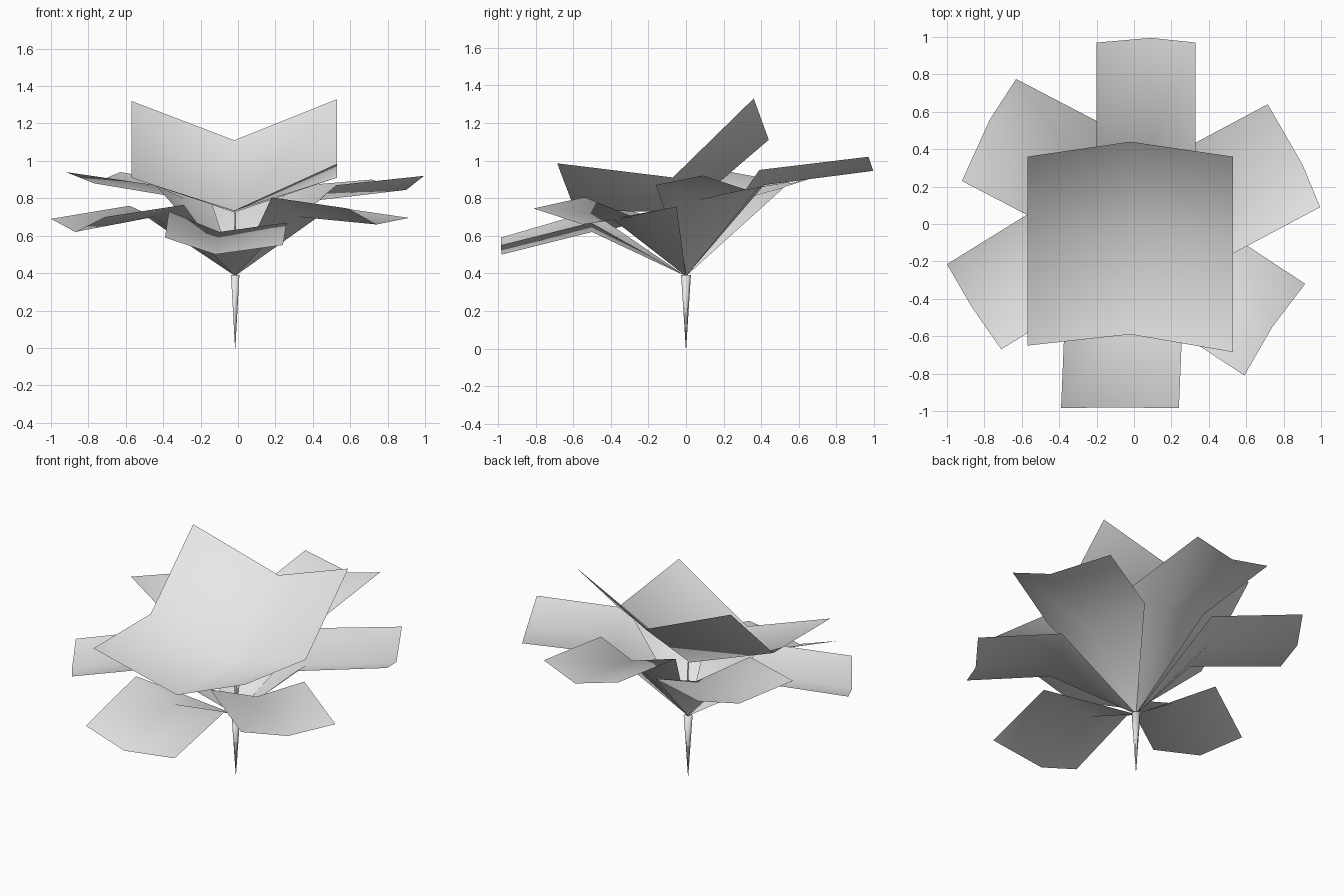
import bpy
import bmesh
from mathutils import Vector

# Remove the default cube if present
default_cube = bpy.data.objects.get("Cube")
if default_cube:
    bpy.data.objects.remove(default_cube, do_unlink=True)

# Single pale grey material
grey = bpy.data.materials.new("pale_grey")
grey.use_nodes = True
COLOUR = (0.8, 0.8, 0.8, 1.0)
grey.diffuse_color = COLOUR
shader = next(n for n in grey.node_tree.nodes if n.type == "BSDF_PRINCIPLED")
shader.inputs["Base Color"].default_value = COLOUR

CROWN = Vector((-0.015, 0, 0.385))


def make_object(name, bm):
    """Turn a bmesh into a smooth-shaded object with the shared material."""
    for face in bm.faces:
        face.smooth = True
    mesh = bpy.data.meshes.new(name)
    bm.to_mesh(mesh)
    bm.free()
    mesh.materials.append(grey)
    obj = bpy.data.objects.new(name, mesh)
    bpy.context.collection.objects.link(obj)
    return obj


def add_strips(bm, rows):
    """Bridge successive rows of points with quads; return the vertex rows."""
    grid = [[bm.verts.new(point) for point in row] for row in rows]
    for inner, outer in zip(grid, grid[1:]):
        for i in range(len(inner) - 1):
            bm.faces.new((inner[i], inner[i + 1], outer[i + 1], outer[i]))
    return grid


def folded_leaf(name, tip_row, slide, fold_heights):
    """Leaf rising from the crown to a fold row, then bending out to its tip row."""
    tips = [Vector(point) for point in tip_row]
    fold = [Vector((tip.x + slide[0], tip.y + slide[1], height))
            for tip, height in zip(tips, fold_heights)]
    bm = bmesh.new()
    grid = add_strips(bm, [fold, tips])
    base = bm.verts.new(CROWN)
    left, middle, right = grid[0]
    bm.faces.new((base, middle, left))
    bm.faces.new((base, right, middle))
    return make_object(name, bm)


# Ring of six leaves; each tip row runs left, crease, right looking outward
folded_leaf("front_leaf",
            [(0.24, -0.985, 0.55), (-0.12, -0.98, 0.5), (-0.39, -0.985, 0.59)],
            (0.02, 0.48), (0.67, 0.62, 0.73))
folded_leaf("back_leaf",
            [(-0.2, 0.97, 1.02), (0.09, 0.995, 0.945), (0.33, 0.97, 1.02)],
            (0, -0.58), (0.95, 0.87, 0.95))
folded_leaf("back_left_leaf",
            [(0.715, 0.64, 0.9), (0.9, 0.32, 0.845), (0.995, 0.09, 0.92)],
            (-0.47, -0.25), (0.86, 0.79, 0.87))
folded_leaf("back_right_leaf",
            [(-0.92, 0.23, 0.94), (-0.77, 0.56, 0.88), (-0.63, 0.775, 0.94)],
            (0.48, -0.25), (0.87, 0.8, 0.86))
folded_leaf("front_left_leaf",
            [(0.915, -0.32, 0.695), (0.74, -0.55, 0.66), (0.59, -0.81, 0.745)],
            (-0.41, 0.27), (0.755, 0.7, 0.805))
folded_leaf("front_right_leaf",
            [(-0.71, -0.67, 0.7), (-0.87, -0.44, 0.62), (-1, -0.215, 0.69)],
            (0.42, 0.26), (0.765, 0.7, 0.76))

# Broad top leaf: a V-shaped sheet bent across its middle
left_x, crease_x, right_x = -0.57, -0.02, 0.53
top_rows = [
    [(left_x, -0.65, 0.91), (crease_x, -0.59, 0.735), (right_x, -0.685, 0.985)],
    [(left_x, -0.07, 0.91), (crease_x, -0.01, 0.725), (right_x, -0.07, 0.91)],
    [(left_x, 0.36, 1.32), (crease_x, 0.44, 1.11), (right_x, 0.36, 1.33)],
]
bm = bmesh.new()
add_strips(bm, top_rows)
make_object("top_leaf", bm)


def stalk(name, bottom, top, bottom_radius, top_radius):
    """Slim six-sided tapered stalk between two heights."""
    bm = bmesh.new()
    bmesh.ops.create_cone(bm, cap_ends=True, segments=6,
                          radius1=bottom_radius, radius2=top_radius,
                          depth=top - bottom)
    centre = Vector((CROWN.x, 0, (bottom + top) / 2))
    bmesh.ops.translate(bm, verts=bm.verts, vec=centre)
    return make_object(name, bm)


# Pointed stem below the crown and a thin stalk carrying the top leaf
stalk("stem", 0, 0.39, 0.001, 0.026)
stalk("top_leaf_stalk", CROWN.z, 0.73, 0.012, 0.004)
